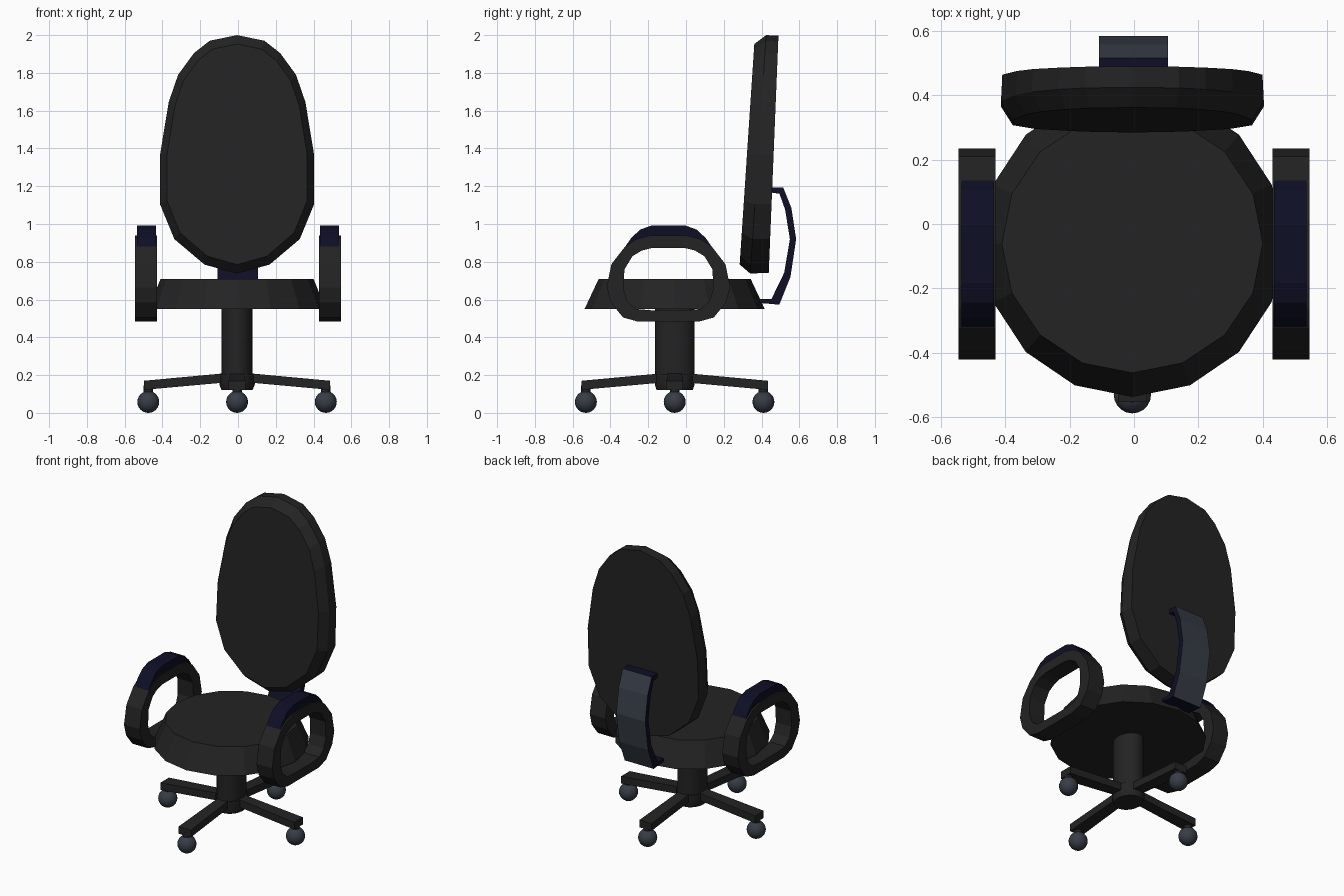
import bpy, bmesh, math
from mathutils import Matrix, Vector

if "Cube" in bpy.data.objects:
    bpy.data.objects.remove(bpy.data.objects["Cube"])

CX, CY = -0.005, -0.06  # swivel axis


def material(name, rgb):
    m = bpy.data.materials.new(name)
    m.diffuse_color = (*rgb, 1)
    m.use_nodes = True
    m.node_tree.nodes["Principled BSDF"].inputs["Base Color"].default_value = m.diffuse_color
    return m


BLACK = material("charcoal black", (0.017, 0.017, 0.017))
NAVY = material("dark navy", (0.0045, 0.0045, 0.019))
SLATE = material("slate grey", (0.038, 0.046, 0.062))


def finish(name, bm, *mats, smooth=False):
    bmesh.ops.recalc_face_normals(bm, faces=bm.faces)
    me = bpy.data.meshes.new(name)
    bm.to_mesh(me)
    bm.free()
    for m in mats:
        me.materials.append(m)
    ob = bpy.data.objects.new(name, me)
    bpy.context.collection.objects.link(ob)
    if smooth:
        bpy.ops.object.select_all(action='DESELECT')
        ob.select_set(True)
        bpy.context.view_layer.objects.active = ob
        bpy.ops.object.shade_smooth_by_angle(angle=math.radians(40))
    return ob


def loft(name, rings, mat, smooth=False):
    """Skin a stack of equal-length rings and cap both ends."""
    bm = bmesh.new()
    rs = [[bm.verts.new(p) for p in r] for r in rings]
    for a, b in zip(rs, rs[1:]):
        for i in range(len(a)):
            j = (i + 1) % len(a)
            bm.faces.new((a[i], a[j], b[j], b[i]))
    bm.faces.new(rs[0])
    bm.faces.new(rs[-1])
    return finish(name, bm, mat, smooth=smooth)


def band(outer, inner, x0, x1, closed):
    """Bar of rectangular section between two side profiles (y, z)."""
    bm = bmesh.new()
    secs = [[bm.verts.new(p) for p in ((x0, *o), (x1, *o), (x1, *i), (x0, *i))]
            for o, i in zip(outer, inner)]
    n = len(secs)
    for k in range(n if closed else n - 1):
        a, b = secs[k], secs[(k + 1) % n]
        for i in range(4):
            j = (i + 1) % 4
            bm.faces.new((a[i], a[j], b[j], b[i]))
    if not closed:
        bm.faces.new(secs[0])
        bm.faces.new(secs[-1])
    return bm


def ellipse(rx, ry, z, n):
    return [(CX + rx * math.sin(2 * math.pi * i / n),
             CY - ry * math.cos(2 * math.pi * i / n), z) for i in range(n)]


def mirrored(half, yc):
    """Half profile of (offset, z) to a full one around yc."""
    return ([(yc - d, z) for d, z in reversed(half)] + [(yc + d, z) for d, z in half])


# Seat cushion
loft("seat", [ellipse(0.468, 0.477, 0.55, 16), ellipse(0.405, 0.402, 0.71, 16)], BLACK)

# Backrest: tapered oval shell, leaning back
half = [(.145, 1.97), (.228, 1.905), (.312, 1.79), (.362, 1.645),
        (.408, 1.365), (.408, 1.105), (.332, .92), (.172, .785)]
oval = [(0, 2.0)] + half + [(0, .738)] + [(-x, z) for x, z in reversed(half)]


def back_ring(sx, sz, y0, slope):
    out = []
    for x, z in oval:
        z = 1.37 + (z - 1.37) * sz
        out.append((CX + x * sx, y0 + slope * (z - .74), z))
    return out


loft("backrest", [back_ring(.91, .925, .281, .0665),
                  back_ring(1, 1, .34, .067),
                  back_ring(.99, .995, .438, .041)], BLACK)

# Armrest loops with pads
AY = -0.093
loop_out = mirrored([(.10, .938), (.17, .92), (.23, .88), (.302, .787),
                     (.327, .665), (.305, .585), (.24, .505), (.16, .483)], AY)
loop_in = mirrored([(.09, .872), (.14, .86), (.19, .83), (.233, .76),
                    (.238, .655), (.217, .59), (.17, .55), (.09, .543)], AY)
pad_out = mirrored([(.09, .992), (.15, .97), (.198, .925), (.23, .878)], AY)
pad_in = mirrored([(.09, .93), (.145, .91), (.18, .895), (.225, .875)], AY)
for side, s in (("left", -1), ("right", 1)):
    finish(side + "_armrest", band(loop_out, loop_in, s * .43, s * .545, True), BLACK)
    finish(side + "_arm_pad", band(pad_out, pad_in, s * .435, s * .535, False), NAVY)

# Back support bracket: navy strap with a slate rear face
strap_out = [(.44, 1.195), (.515, 1.192), (.558, 1.085), (.583, .92),
             (.553, .72), (.494, .573), (.39, .582)]
strap_in = [(.44, 1.168), (.495, 1.16), (.525, 1.075), (.55, .92),
            (.52, .742), (.452, .602), (.39, .603)]
bm = band(strap_out, strap_in, -.108, .105, False)
bmesh.ops.recalc_face_normals(bm, faces=bm.faces)
for f in bm.faces:
    f.material_index = 1 if f.normal.y > 0.6 else 0
finish("back_support", bm, NAVY, SLATE)

# Column and hub
loft("column", [ellipse(.082, .105, .16, 20), ellipse(.082, .105, .56, 20)], BLACK, True)
loft("hub", [ellipse(.082, .095, .12, 20), ellipse(.094, .105, .15, 20),
             ellipse(.094, .105, .205, 20)], BLACK, True)

# Four legs with ball casters
for k, name in enumerate(("right", "back", "left", "front")):
    turn = Matrix.Translation((CX, CY, 0)) @ Matrix.Rotation(k * math.pi / 2, 4, 'Z')

    def section(r, w, z0, z1):
        return [turn @ Vector(p) for p in
                ((r, -w, z0), (r, w, z0), (r, w, z1), (r, -w, z1))]

    loft(name + "_leg", [section(.04, .036, .163, .212),
                         section(.493, .045, .122, .17)], BLACK)
    bm = bmesh.new()
    bmesh.ops.create_cone(bm, cap_ends=True, segments=12, radius1=.025, radius2=.025,
                          depth=.05, matrix=turn @ Matrix.Translation((.47, 0, .12)))
    finish(name + "_caster_stem", bm, BLACK, smooth=True)
    bm = bmesh.new()
    bmesh.ops.create_uvsphere(bm, u_segments=20, v_segments=12, radius=.058,
                              matrix=turn @ Matrix.Translation((.47, 0, .058)))
    finish(name + "_caster", bm, SLATE, smooth=True)
